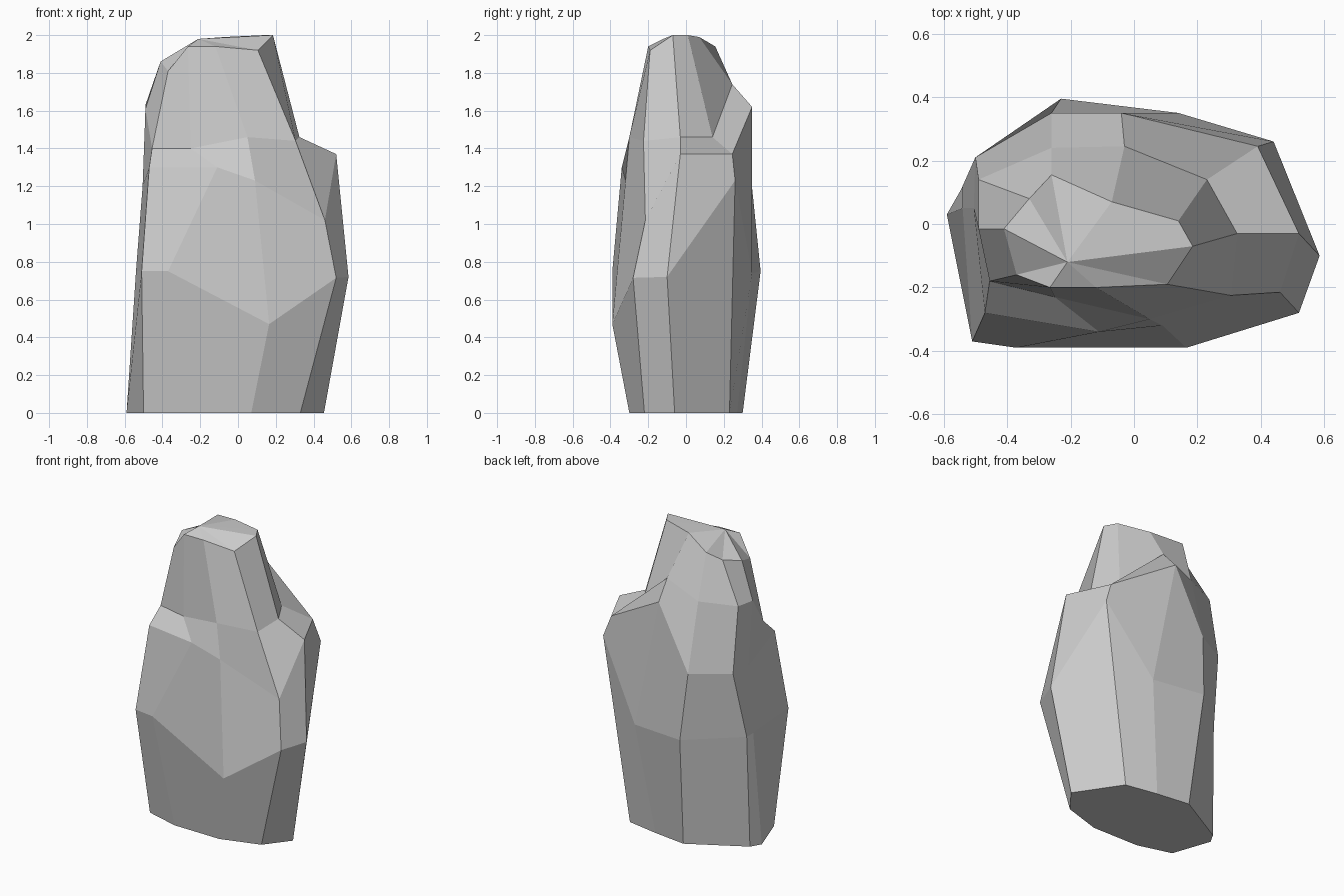
import bpy, bmesh
from mathutils import Vector

# Cross-sections of the boulder, counter-clockwise from the front left corner
base = [(-.50, -.23), (-.27, -.295), (.07, -.30), (.33, -.22), (.455, -.06),
        (.26, .23), (.04, .27), (-.19, .30), (-.55, .10), (-.59, .03)]
belly = [(-.51, -.37, .75), (-.37, -.39, .75), (.165, -.39, .47), (.52, -.28, .715), (.585, -.10, .72),
         (.44, .26, 1.23), (.14, .35, .74), (-.23, .395, .75), (-.54, .12, .75), (-.54, .05, .75)]
ledge = [(-.47, -.28, 1.3), (-.11, -.34, 1.3), (.09, -.32, 1.23), (.46, -.215, 1.02), (.52, -.03, 1.37),
         (.39, .245, 1.37), (-.04, .35, 1.62), (-.26, .35, 1.19), (-.50, .21, 1.2), (-.505, .05, 1.2)]
shoulder = [(-.455, -.18, 1.4), (-.25, -.23, 1.4), (.05, -.30, 1.46), (.305, -.225, 1.44), (.325, -.03, 1.46),
            (.23, .14, 1.46), (-.03, .245, 1.74), (-.26, .24, 1.64), (-.49, .14, 1.63), (-.49, -.015, 1.61)]
crown = [(-.37, -.16, 1.81), (-.265, -.20, 1.94), (-.12, -.20, 1.94), (.105, -.19, 1.92), (.185, -.07, 2.0),
         (.14, .01, 2.0), (-.07, .07, 1.99), (-.26, .155, 1.94), (-.33, .08, 1.88), (-.41, -.015, 1.86)]
peak = (-.21, -.12, 1.98)

# Loft the sections into one closed, flat-faced rock
bm = bmesh.new()
rings = [[bm.verts.new(Vector(p).to_3d()) for p in ring]
         for ring in (base, belly, ledge, shoulder, crown)]
n = len(base)
for low, high in zip(rings, rings[1:]):
    for i in range(n):
        j = (i + 1) % n
        bm.faces.new((low[i], low[j], high[j], high[i]))

# Underside and faceted top
bm.faces.new(rings[0][::-1])
tip = bm.verts.new(peak)
for i in range(n):
    bm.faces.new((rings[-1][i], rings[-1][(i + 1) % n], tip))
bmesh.ops.recalc_face_normals(bm, faces=bm.faces)

mesh = bpy.data.meshes.new("standing_rock")
bm.to_mesh(mesh)
bm.free()
bpy.context.collection.objects.link(bpy.data.objects.new("standing_rock", mesh))
